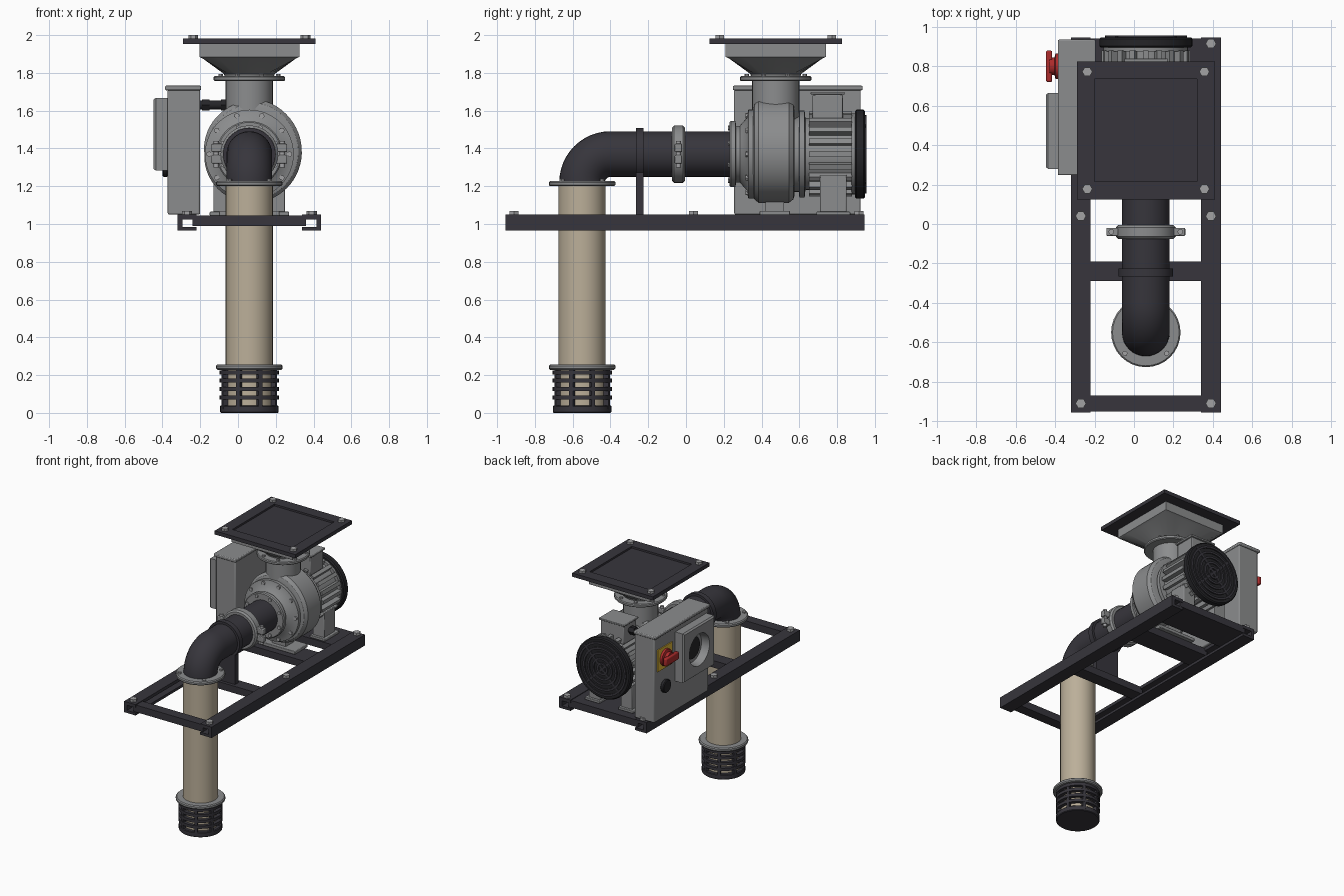
import bpy
import bmesh
from math import cos, sin, pi, radians
from mathutils import Vector, Matrix

if "Cube" in bpy.data.objects:
    bpy.data.objects.remove(bpy.data.objects["Cube"])


def material(name, rgb):
    m = bpy.data.materials.new(name)
    m.use_nodes = True
    m.diffuse_color = (*rgb, 1)
    m.node_tree.nodes["Principled BSDF"].inputs["Base Color"].default_value = (*rgb, 1)
    return m


DARK = material("dark steel", (0.038, 0.036, 0.045))
BLACK = material("black plastic", (0.018, 0.018, 0.021))
GREY = material("cast grey", (0.26, 0.265, 0.27))
PALE = material("bolt grey", (0.36, 0.36, 0.37))
BEIGE = material("beige hose", (0.50, 0.43, 0.32))
RED = material("switch red", (0.42, 0.025, 0.025))
YELLOW = material("switch yellow", (0.75, 0.48, 0.04))
X, Y, Z = Vector((1, 0, 0)), Vector((0, 1, 0)), Vector((0, 0, 1))
CX, CZ = 0.06, 1.37      # shaft line
PY = -0.55               # suction pipe
HY = 0.475               # outlet centre
parts = []


def finish(name, bm, mat, bevel=0):
    bmesh.ops.recalc_face_normals(bm, faces=bm.faces)
    me = bpy.data.meshes.new(name)
    bm.to_mesh(me)
    bm.free()
    ob = bpy.data.objects.new(name, me)
    me.materials.append(mat)
    bpy.context.collection.objects.link(ob)
    if bevel:
        mod = ob.modifiers.new("edge", "BEVEL")
        mod.width, mod.segments = bevel, 2
    parts.append(ob)
    return ob


def skin(name, rings, mat, cap=True, closed=False):
    """Loft a surface through rings of equal point count."""
    bm = bmesh.new()
    vs = [[bm.verts.new(p) for p in ring] for ring in rings]
    n = len(vs[0])
    pairs = list(zip(vs, vs[1:])) + ([(vs[-1], vs[0])] if closed else [])
    for a, b in pairs:
        for i in range(n):
            j = (i + 1) % n
            bm.faces.new((a[i], a[j], b[j], b[i]))
    if cap and not closed:
        bm.faces.new(vs[0])
        bm.faces.new(vs[-1])
    return finish(name, bm, mat)


def ring(r, centre, axis, square=False, n=32):
    q = axis.to_track_quat("Z", "Y")
    pts = []
    for i in range(n):
        c, s = cos(2 * pi * i / n), sin(2 * pi * i / n)
        k = r / max(abs(c), abs(s)) if square else r
        pts.append(centre + q @ Vector((c * k, s * k, 0)))
    return pts


def lathe(name, profile, origin, axis, mat, n=32, closed=False):
    o = Vector(origin)
    return skin(name, [ring(r, o + axis * t, axis, n=n) for r, t in profile], mat, closed=closed)


def cyl(name, origin, axis, r, length, mat, n=32, soft=0):
    prof = [(r, 0), (r, length)]
    if soft:
        prof = [(r - soft, 0), (r, soft), (r, length - soft), (r - soft, length)]
    return lathe(name, prof, origin, axis, mat, n)


def box(name, x, y, z, mat, bevel=0):
    bm = bmesh.new()
    bmesh.ops.create_cube(bm, size=1)
    for v in bm.verts:
        v.co = [a + (b - a) * (c + 0.5) for (a, b), c in zip((x, y, z), v.co)]
    return finish(name, bm, mat, bevel)


def spin_copies(count, origin, axis, make, start=0):
    """Call make() repeatedly and turn each part about an axis."""
    o = Vector(origin)
    for i in range(count):
        m = Matrix.Rotation(start + 2 * pi * i / count, 4, axis)
        make().data.transform(Matrix.Translation(o) @ m @ Matrix.Translation(-o))


def bolts(count, origin, axis, radius, size, height, start=0):
    o = Vector(origin)
    side = Y if axis == Z else Z
    spin_copies(count, o, axis, lambda: cyl("bolt", o + side * radius, axis, size, height, PALE, 6), start)


# Base frame: inward-facing channels and cross members
for s, web in ((1, -0.32), (-1, 0.44)):
    outline = [(0, 0.965), (0.1, 0.965), (0.1, 0.985), (0.025, 0.985),
               (0.025, 1.025), (0.1, 1.025), (0.1, 1.05), (0, 1.05)]
    skin("frame_rail", [[Vector((web + s * a, y, z)) for a, z in outline] for y in (-0.955, 0.945)], DARK)
    for y in (-0.91, 0.04, 0.915):
        cyl("frame_bolt", (web + s * 0.05, y, 1.05), Z, 0.027, 0.02, PALE, 6)
for y0, y1 in ((-0.95, -0.87), (-0.29, -0.19), (0.34, 0.52), (0.68, 0.94)):
    box("frame_crossbar", (-0.24, 0.36), (y0, y1), (0.99, 1.045), DARK)

# Suction hose with flanges
cyl("suction_hose", (CX, PY, 0.03), Z, 0.125, 1.18, BEIGE)
for z in (0.228, 1.2):
    cyl("hose_flange", (CX, PY, z), Z, 0.176, 0.028, GREY, soft=0.007)
bolts(4, (CX, PY, 1.227), Z, 0.15, 0.014, 0.012, pi / 4)

# Inlet strainer basket
cyl("strainer_base", (CX, PY, 0), Z, 0.155, 0.04, DARK, soft=0.005)
for z in (0.07, 0.115, 0.16, 0.203):
    lathe("strainer_ring", [(0.13, z), (0.157, z), (0.157, z + 0.022), (0.13, z + 0.022)],
          (CX, PY, 0), Z, DARK, closed=True)
spin_copies(8, (CX, PY, 0), Z, lambda: box("strainer_bar", (CX - 0.011, CX + 0.011),
            (PY - 0.155, PY - 0.128), (0.02, 0.228), DARK), pi / 8)

# Elbow and inlet pipe
path = [(Vector((CX, PY, 1.215)), Z)]
for i in range(13):
    a = pi / 2 * i / 12
    path.append((Vector((CX, PY + 0.15 - 0.15 * cos(a), 1.22 + 0.15 * sin(a))), Vector((0, sin(a), cos(a)))))
path.append((Vector((CX, 0.25, CZ)), Y))
rings = []
for p, d in path:
    up = X.cross(d)
    rings.append([p + (X * cos(2 * pi * i / 32) + up * sin(2 * pi * i / 32)) * 0.121 for i in range(32)])
skin("inlet_pipe", rings, DARK)

# Pipe support and coupling clamp
box("pipe_support", (CX - 0.1, CX + 0.1), (-0.265, -0.225), (1.045, 1.3), DARK)
cyl("support_ring", (CX, -0.265, CZ), Y, 0.139, 0.04, DARK)
cyl("coupling_clamp", (CX, -0.075, CZ), Y, 0.152, 0.07, GREY, soft=0.012)
for s in (-1, 1):
    ear = sorted((CX + s * 0.14, CX + s * 0.2))
    for z in (1.32, 1.38):
        box("clamp_ear", ear, (-0.06, -0.02), (z, z + 0.045), GREY, 0.005)
    cyl("clamp_bolt", (CX + s * 0.175, -0.04, 1.3), Z, 0.014, 0.14, PALE, 12)

# Pump inlet cover and bolts
lathe("pump_cover", [(0.168, 0.23), (0.175, 0.237), (0.175, 0.262), (0.15, 0.265), (0.15, 0.285),
                     (0.19, 0.32), (0.235, 0.33), (0.235, 0.38)], (CX, 0, CZ), Y, GREY, 48)
bolts(8, (CX, 0.222, CZ), Y, 0.15, 0.014, 0.012, pi / 8)
bolts(10, (CX, 0.315, CZ), Y, 0.213, 0.015, 0.02, pi / 10)


# Spiral casing, widest beside the outlet
def spiral(theta):
    t = (theta - 180) % 360
    return 0.238 + 0.055 * (t / 250 if t < 250 else (360 - t) / 110)


rings = [[Vector((CX + cos(radians(a)) * (spiral(a) + inset), y, CZ + sin(radians(a)) * (spiral(a) + inset)))
          for a in range(0, 360, 6)]
         for y, inset in ((0.355, -0.04), (0.362, -0.018), (0.385, 0), (0.545, 0), (0.568, -0.018), (0.575, -0.04))]
skin("pump_casing", rings, GREY)
lathe("pump_backplate", [(0.2, 0.57), (0.2, 0.598), (0.23, 0.6), (0.23, 0.628), (0.19, 0.632)],
      (CX, 0, CZ), Y, GREY, 48)
box("pump_foot_post", (CX - 0.06, CX + 0.06), (0.42, 0.52), (1.06, 1.15), GREY)
box("pump_foot", (CX - 0.16, CX + 0.16), (0.39, 0.55), (1.045, 1.07), GREY, 0.004)

# Outlet neck, flange and hopper
lathe("outlet_neck", [(0.125, 1.45), (0.125, 1.765)], (CX, HY, 0), Z, GREY)
cyl("outlet_flange", (CX, HY, 1.757), Z, 0.19, 0.026, GREY, soft=0.006)
bolts(8, (CX, HY, 1.783), Z, 0.165, 0.012, 0.012, pi / 8)
top = Vector((CX, HY, 0))
skin("hopper", [ring(0.13, top + Z * 1.78, Z), ring(0.135, top + Z * 1.795, Z),
                ring(0.245, top + Z * 1.875, Z, True), ring(0.265, top + Z * 1.885, Z, True),
                ring(0.265, top + Z * 1.957, Z, True)], GREY)
skin("hopper_top_plate", [ring(r, top + Z * z, Z, True) for r, z in
                          ((0.35, 1.953), (0.35, 1.982), (0.26, 1.982), (0.26, 1.968))], DARK)
for sx in (-1, 1):
    for sy in (-1, 1):
        cyl("plate_bolt", (CX + sx * 0.297, HY + sy * 0.297, 1.98), Z, 0.026, 0.02, PALE, 6)

# Motor with fins, feet and fan cover
cyl("motor_body", (CX, 0.62, CZ), Y, 0.19, 0.28, GREY)
spin_copies(20, (CX, 0, CZ), Y, lambda: box("motor_fin", (CX - 0.014, CX + 0.014), (0.65, 0.88),
            (CZ + 0.17, CZ + 0.225), GREY))
cyl("motor_end_ring", (CX, 0.875, CZ), Y, 0.215, 0.025, GREY)
cyl("fan_cover", (CX, 0.895, CZ), Y, 0.236, 0.052, BLACK, 48, soft=0.008)
for r in (0.04, 0.08, 0.12, 0.16, 0.2):
    lathe("fan_grille_ring", [(r - 0.008, 0.94), (r - 0.008, 0.956), (r + 0.008, 0.956), (r + 0.008, 0.94)],
          (CX, 0, CZ), Y, DARK, closed=True)
spin_copies(4, (CX, 0, CZ), Y, lambda: box("fan_grille_spoke", (CX - 0.007, CX + 0.007), (0.94, 0.953),
            (CZ, CZ + 0.215), DARK), pi / 4)
for s in (-1, 1):
    box("motor_leg", sorted((CX + s * 0.09, CX + s * 0.19)), (0.71, 0.85), (1.05, 1.26), GREY, 0.005)
    box("motor_foot", sorted((CX + s * 0.08, CX + s * 0.21)), (0.69, 0.87), (1.045, 1.065), GREY, 0.004)

# Terminal box and cable gland
box("terminal_box", (CX - 0.1, CX + 0.1), (0.67, 0.83), (1.54, 1.685), GREY, 0.006)
box("terminal_box_lid", (CX - 0.11, CX + 0.11), (0.66, 0.84), (1.685, 1.7), GREY, 0.004)
cyl("cable", (-0.21, 0.75, 1.63), X, 0.024, 0.19, BLACK, 16)
for x in (-0.19, -0.09):
    cyl("cable_gland", (x, 0.75, 1.63), X, 0.033, 0.04, BLACK, 6)

# Control cabinet
box("cabinet", (-0.372, -0.2), (0.255, 0.925), (1.05, 1.712), GREY, 0.008)
box("cabinet_lid", (-0.386, -0.195), (0.248, 0.935), (1.708, 1.732), GREY, 0.006)

# Display housing with a round recess
face = Vector((0, 0.472, 1.475))
skin("display_housing", [ring(r, face + X * x, -X, sq) for r, x, sq in
                         ((0.193, -0.37, True), (0.193, -0.435, True), (0.183, -0.447, True),
                          (0.125, -0.447, False), (0.115, -0.385, False))], GREY)
cyl("display_dial", face + X * -0.384, -X, 0.085, 0.008, BLACK)

# Isolator switch and knob
box("switch_plate", (-0.38, -0.37), (0.71, 0.89), (1.44, 1.61), YELLOW)
lathe("switch_base", [(0.065, 0), (0.065, 0.02), (0.045, 0.025), (0.045, 0.05)],
      (-0.378, 0.8, 1.525), -X, RED, 24)
handle = box("switch_handle", (-0.446, -0.415), (0.72, 0.88), (1.495, 1.555), RED, 0.008)
cyl("reset_knob", (-0.37, 0.8, 1.3), -X, 0.05, 0.03, BLACK, 24, soft=0.006)

# Smooth round surfaces, keep hard edges
bpy.ops.object.select_all(action="DESELECT")
for ob in parts:
    ob.select_set(True)
bpy.context.view_layer.objects.active = parts[0]
bpy.ops.object.shade_smooth_by_angle(angle=radians(32))
